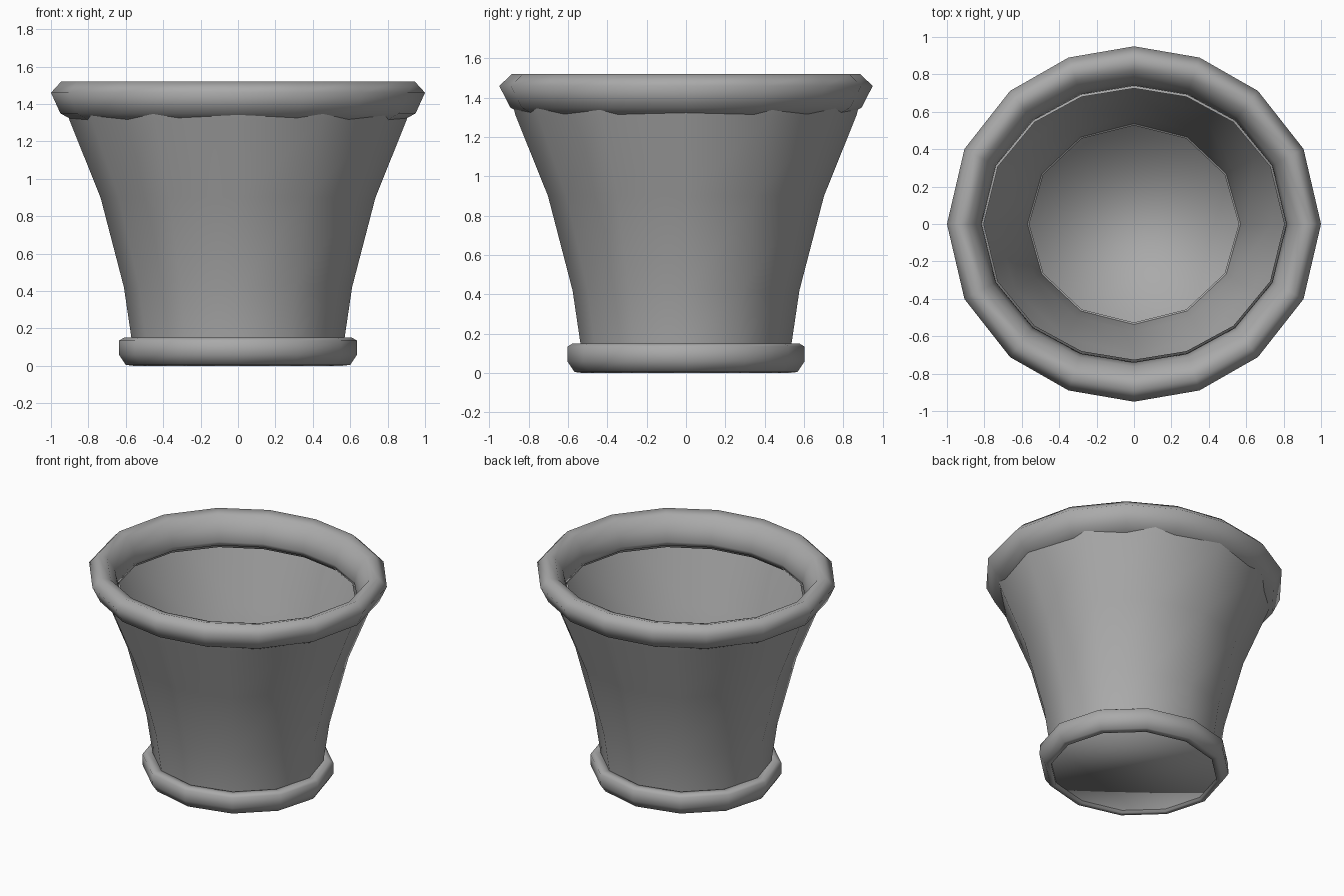
import bpy, bmesh
from math import sin, cos, radians

cube = bpy.data.objects.get("Cube")
if cube:
    bpy.data.objects.remove(cube, do_unlink=True)

grey = bpy.data.materials.new("plain_grey")
grey.use_nodes = True
colour = (0.4, 0.4, 0.4, 1)
grey.diffuse_color = colour
grey.node_tree.nodes["Principled BSDF"].inputs["Base Color"].default_value = colour


def full_turn(quarter):
    """Mirror quarter-turn angles (0 to 90) into a whole turn."""
    half = quarter + [180 - a for a in reversed(quarter[:-1])]
    return [radians(a) for a in half + [360 - a for a in reversed(half[1:-1])]]


def lathe(name, profile, angles, depth, closed=False, floor=False):
    """Sweep (radius, height) points round z; depth maps x radius to y radius."""
    bm = bmesh.new()
    rings = [[bm.verts.new((r * cos(a), depth(r) * sin(a), z)) for a in angles]
             for r, z in profile]
    pairs = list(zip(rings, rings[1:]))
    if closed:
        pairs.append((rings[-1], rings[0]))
    n = len(angles)
    for low, high in pairs:
        for i in range(n):
            j = (i + 1) % n
            bm.faces.new((low[i], low[j], high[j], high[i]))
    if floor:
        bm.faces.new(list(reversed(rings[0])))
    bmesh.ops.recalc_face_normals(bm, faces=bm.faces)
    mesh = bpy.data.meshes.new(name)
    bm.to_mesh(mesh)
    bm.free()
    mesh.materials.append(grey)
    mesh.shade_smooth()
    obj = bpy.data.objects.new(name, mesh)
    bpy.context.collection.objects.link(obj)
    return obj


twelve = full_turn([0, 30, 60, 90])
sixteen = full_turn([0, 25, 48.5, 69.5, 90])


def body_depth(r):
    return r - 0.033


def rim_depth(r):
    return 1.14 * r - 0.19


# Flared thin-walled body with a floor
lathe("pot_body", [(0.56, 0.02), (0.57, 0.15), (0.61, 0.42), (0.735, 0.9),
                   (0.9, 1.31), (0.925, 1.4)], twelve, body_depth, floor=True)

# Thick rolled rim
lathe("rim", [(0.87, 1.305), (0.95, 1.35), (1.0, 1.46), (0.945, 1.52),
              (0.885, 1.5), (0.835, 1.42), (0.815, 1.34), (0.83, 1.3)],
      sixteen, rim_depth, closed=True)

# Narrow lip inside the rim
lathe("inner_lip", [(0.83, 1.295), (0.803, 1.325)], sixteen, rim_depth)

# Foot band around the bottom
lathe("foot_band", [(0.56, 0.0), (0.6, 0.005), (0.637, 0.06), (0.635, 0.135),
                    (0.61, 0.15), (0.56, 0.147)], twelve, body_depth, closed=True)
